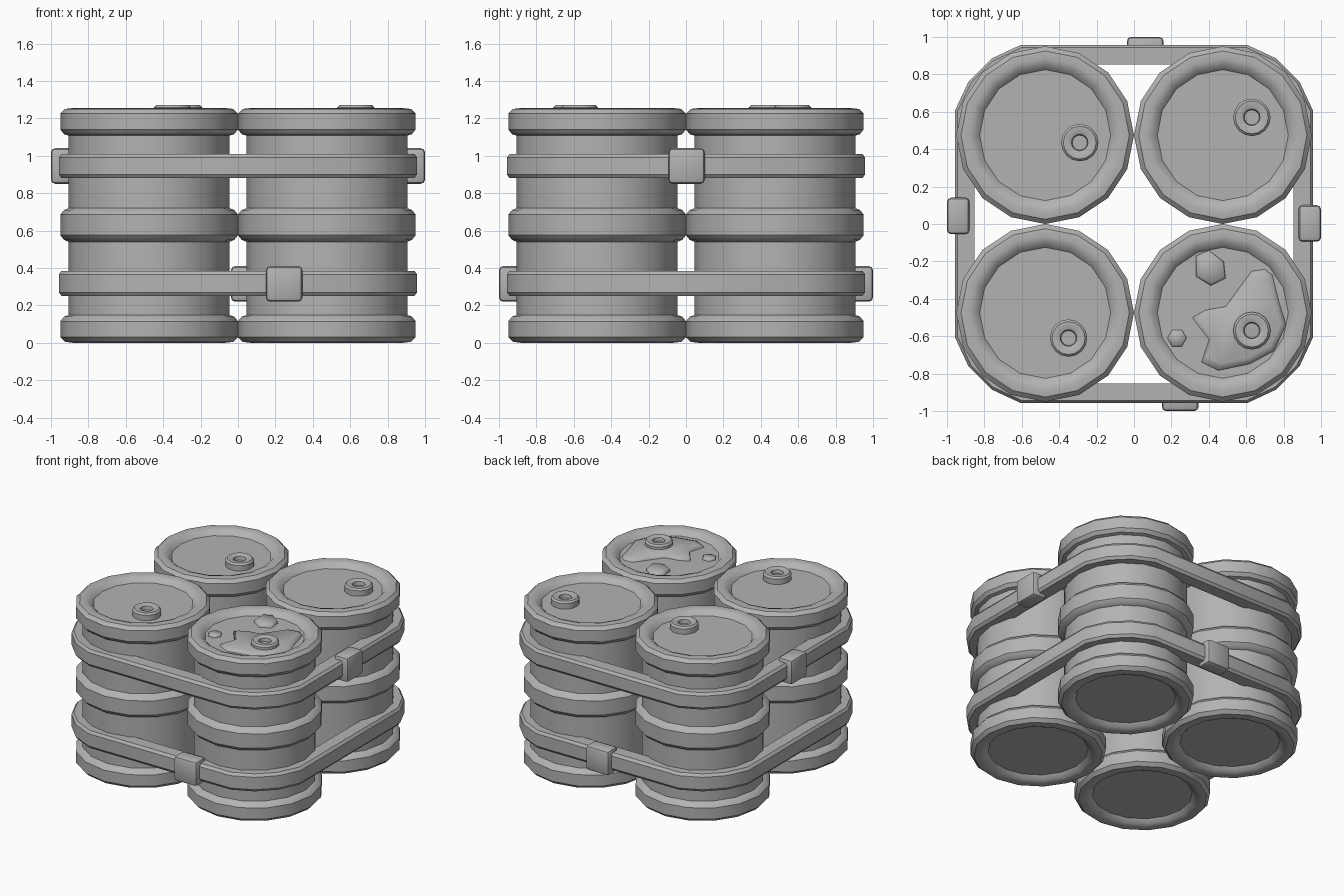
import bpy, bmesh, math
from mathutils import Vector

if "Cube" in bpy.data.objects:
    bpy.data.objects.remove(bpy.data.objects["Cube"])

grey = bpy.data.materials.new("weathered_grey")
grey.diffuse_color = (0.45, 0.45, 0.45, 1)
grey.use_nodes = True
grey.node_tree.nodes["Principled BSDF"].inputs["Base Color"].default_value = grey.diffuse_color


def finish(bm, name, loc=(0, 0, 0), angle=35):
    bmesh.ops.recalc_face_normals(bm, faces=bm.faces)
    me = bpy.data.meshes.new(name)
    bm.to_mesh(me)
    bm.free()
    me.materials.append(grey)
    ob = bpy.data.objects.new(name, me)
    ob.location = loc
    bpy.context.collection.objects.link(ob)
    bpy.ops.object.select_all(action='DESELECT')
    ob.select_set(True)
    bpy.context.view_layer.objects.active = ob
    bpy.ops.object.shade_smooth_by_angle(angle=math.radians(angle))
    return ob


def lathe(name, profile, sides, loc):
    """Revolve (radius, z) points around z and cap both ends."""
    bm = bmesh.new()
    rings = [[bm.verts.new((r * math.cos(2 * math.pi * i / sides),
                            r * math.sin(2 * math.pi * i / sides), z))
              for i in range(sides)] for r, z in profile]
    for a, b in zip(rings, rings[1:]):
        for i in range(sides):
            j = (i + 1) % sides
            bm.faces.new((a[i], a[j], b[j], b[i]))
    bm.faces.new(rings[0][::-1])
    bm.faces.new(rings[-1])
    return finish(bm, name, loc)


# Barrels: three hoops, rolled rims and recessed ends
lid_z = 1.215
barrel = [(0.35, 0.04), (0.375, 0.012), (0.41, 0.0), (0.45, 0.005), (0.475, 0.03),
          (0.475, 0.115), (0.455, 0.14), (0.43, 0.148),
          (0.43, 0.54), (0.455, 0.55), (0.475, 0.575), (0.475, 0.685), (0.455, 0.71),
          (0.43, 0.72), (0.43, 1.108), (0.455, 1.115), (0.475, 1.14), (0.475, 1.225),
          (0.45, 1.25), (0.41, 1.255), (0.375, 1.243), (0.35, lid_z)]
# Bung caps: chamfered discs with a round socket
bung = [(0.1, 0), (0.1, 0.042), (0.088, 0.055), (0.055, 0.055), (0.044, 0.048), (0.04, 0.02)]
for label, sx, sy, bx, by in (("front_left", -1, -1, -0.35, -0.61),
                              ("front_right", 1, -1, 0.63, -0.57),
                              ("back_left", -1, 1, -0.29, 0.435),
                              ("back_right", 1, 1, 0.63, 0.57)):
    lathe("barrel_" + label, barrel, 16, (0.475 * sx, 0.475 * sy, 0))
    lathe("bung_" + label, bung, 16, (bx, by, lid_z))


# Straps: rounded-square loops with chamfered outer edges
def strap(name, z0, z1):
    bm = bmesh.new()
    section = [(0.39, z0), (0.485, z0), (0.5, z0 + 0.02),
               (0.5, z1 - 0.02), (0.485, z1), (0.39, z1)]
    loops = []
    for quarter in range(4):
        mid = math.radians(45 + 90 * quarter)
        cx = math.copysign(0.475, math.cos(mid))
        cy = math.copysign(0.475, math.sin(mid))
        for deg in (15, 35, 55, 75):
            a = math.radians(deg + 90 * quarter)
            loops.append([bm.verts.new((cx + r * math.cos(a), cy + r * math.sin(a), z))
                          for r, z in section])
    n = len(section)
    for k, a in enumerate(loops):
        b = loops[(k + 1) % len(loops)]
        for i in range(n):
            j = (i + 1) % n
            bm.faces.new((a[i], b[i], b[j], a[j]))
    finish(bm, name)


strap("upper_strap", 0.88, 1.01)
strap("lower_strap", 0.25, 0.385)


# Buckles: softly bevelled blocks clamped over the straps
def buckle(name, loc, size):
    bm = bmesh.new()
    bmesh.ops.create_cube(bm, size=1)
    bmesh.ops.scale(bm, vec=size, verts=bm.verts)
    bmesh.ops.bevel(bm, geom=bm.edges[:], offset=0.022, segments=2,
                    profile=0.5, affect='EDGES')
    finish(bm, name, loc, 40)


buckle("buckle_left", (-0.94, 0.043, 0.945), (0.12, 0.195, 0.19))
buckle("buckle_right", (0.94, 0.003, 0.945), (0.12, 0.195, 0.19))
buckle("buckle_front", (0.247, -0.94, 0.315), (0.195, 0.12, 0.19))
buckle("buckle_back", (0.06, 0.94, 0.315), (0.195, 0.12, 0.19))


# Spilled residue on one lid: low domed puddles from outlines
def puddle(name, outline, height):
    bm = bmesh.new()
    mid = sum((Vector(p) for p in outline), Vector((0, 0))) / len(outline)
    rings = []
    for s, h in ((1, -0.004), (0.97, 0.5 * height), (0.86, height)):
        rings.append([bm.verts.new((*(mid + (Vector(p) - mid) * s), lid_z + h))
                      for p in outline])
    n = len(outline)
    for a, b in zip(rings, rings[1:]):
        for i in range(n):
            j = (i + 1) % n
            bm.faces.new((a[i], a[j], b[j], b[i]))
    bm.faces.new(rings[-1])
    finish(bm, name, angle=60)


puddle("large_puddle", [(0.63, -0.25), (0.7, -0.24), (0.74, -0.27), (0.775, -0.41), (0.815, -0.54),
                        (0.75, -0.68), (0.62, -0.75), (0.45, -0.785), (0.36, -0.74),
                        (0.4, -0.62), (0.31, -0.5), (0.38, -0.46), (0.49, -0.44),
                        (0.57, -0.33)], 0.022)
puddle("small_puddle", [(0.33, -0.17), (0.4, -0.14), (0.48, -0.2), (0.49, -0.29),
                        (0.41, -0.33), (0.33, -0.28)], 0.022)
puddle("droplet", [(0.23 + 0.052 * math.cos(math.radians(a)),
                    -0.61 + 0.052 * math.sin(math.radians(a))) for a in range(0, 360, 60)], 0.015)
